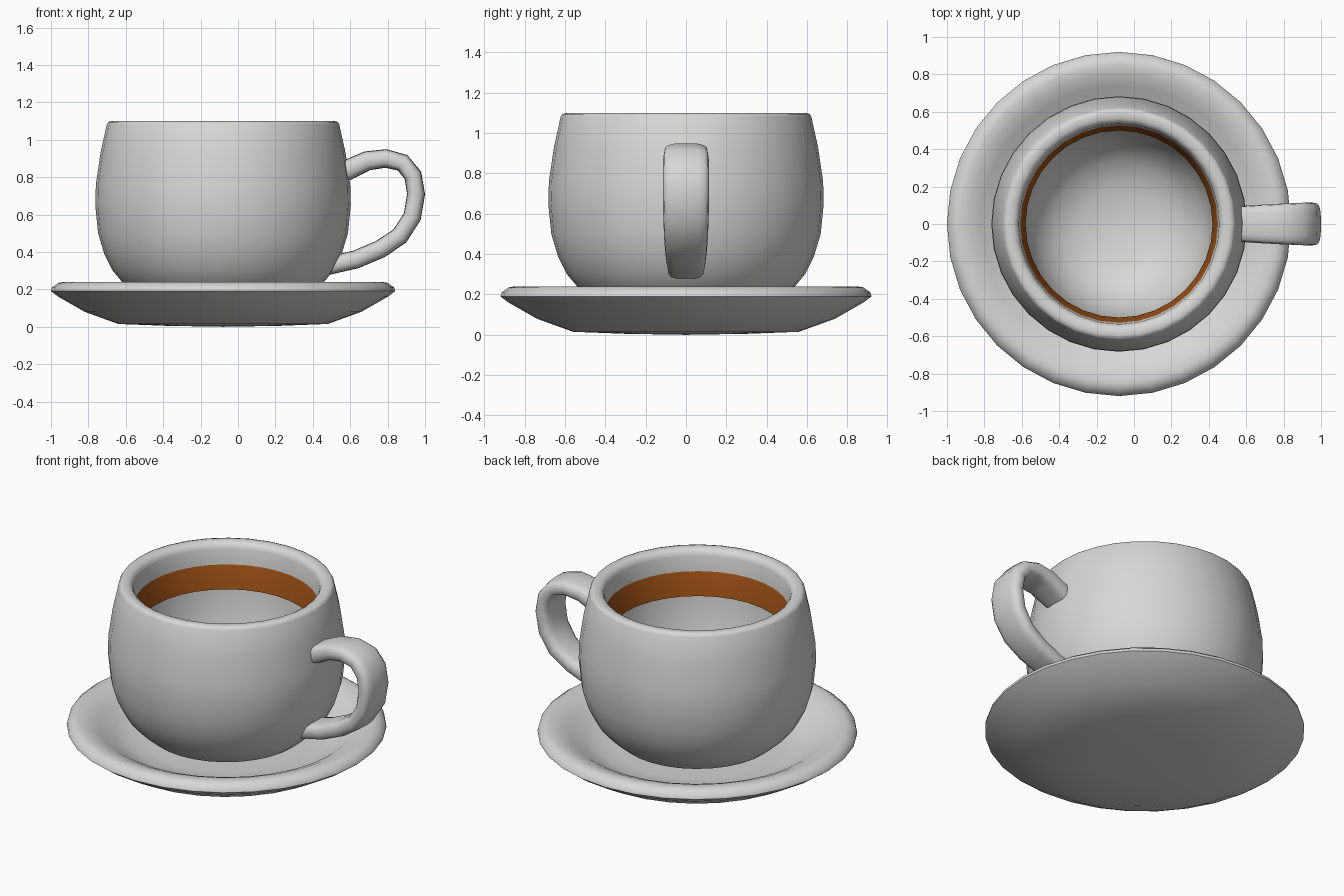
import bpy
import bmesh
import math
from mathutils import Vector

if "Cube" in bpy.data.objects:
    bpy.data.objects.remove(bpy.data.objects["Cube"], do_unlink=True)

CENTRE_X = -0.08
SIDES = 32


def make_material(name, rgb):
    mat = bpy.data.materials.new(name)
    mat.use_nodes = True
    colour = (*rgb, 1.0)
    mat.diffuse_color = colour
    mat.node_tree.nodes["Principled BSDF"].inputs["Base Color"].default_value = colour
    return mat


def finish(bm, name, mat, x=0.0):
    mesh = bpy.data.meshes.new(name)
    bm.to_mesh(mesh)
    bm.free()
    mesh.materials.append(mat)
    obj = bpy.data.objects.new(name, mesh)
    obj.location.x = x
    bpy.context.collection.objects.link(obj)
    bpy.ops.object.select_all(action="DESELECT")
    obj.select_set(True)
    bpy.context.view_layer.objects.active = obj
    bpy.ops.object.shade_smooth_by_angle(angle=math.radians(55))
    return obj


def lathe(name, profile, mat):
    """Turn a (radius, height) profile around the cup axis."""
    bm = bmesh.new()
    verts = [bm.verts.new((r, 0, z)) for r, z in profile]
    edges = [bm.edges.new(pair) for pair in zip(verts, verts[1:])]
    bmesh.ops.spin(bm, geom=verts + edges, cent=(0, 0, 0), axis=(0, 0, 1),
                   angle=math.tau, steps=SIDES, use_duplicate=False)
    bmesh.ops.remove_doubles(bm, verts=bm.verts, dist=0.0005)
    bmesh.ops.recalc_face_normals(bm, faces=bm.faces)
    return finish(bm, name, mat, CENTRE_X)


porcelain = make_material("pale grey porcelain", (0.68, 0.68, 0.67))
coffee = make_material("coffee brown", (0.35, 0.084, 0.008))

# Saucer: underside, rounded lip, then the dished top
lathe("saucer", [
    (0, 0), (0.3, 0.005), (0.56, 0.015), (0.74, 0.08), (0.88, 0.16),
    (0.92, 0.19), (0.915, 0.21), (0.88, 0.235), (0.85, 0.24), (0.8, 0.23),
    (0.74, 0.205), (0.65, 0.145), (0.56, 0.11), (0.45, 0.1), (0, 0.1),
], porcelain)

# Cup: outer bowl, rounded rim, then the inner bowl
lathe("cup", [
    (0, 0.12), (0.36, 0.125), (0.46, 0.17), (0.54, 0.24), (0.59, 0.3),
    (0.635, 0.39), (0.668, 0.5), (0.683, 0.65), (0.68, 0.76), (0.655, 0.93),
    (0.622, 1.08), (0.613, 1.095), (0.595, 1.1), (0.565, 1.098),
    (0.545, 1.085), (0.536, 1.06), (0.526, 0.95), (0.52, 0.82),
    (0.5, 0.62), (0.44, 0.45), (0.34, 0.34), (0.2, 0.28), (0, 0.26),
], porcelain)

# Coffee band around the inside wall
lathe("coffee_band", [(0.529, 0.97), (0.522, 0.95), (0.5, 0.82)], coffee)

# Handle: rounded flat section swept along a loop in the xz plane
path = [Vector((x, 0, z)) for x, z in [
    (0.5, 0.815), (0.59, 0.84), (0.69, 0.887), (0.79, 0.9), (0.88, 0.877),
    (0.935, 0.81), (0.952, 0.71), (0.932, 0.59), (0.865, 0.485),
    (0.76, 0.415), (0.63, 0.36), (0.48, 0.325)]]
SECTION = 16
bm = bmesh.new()
rings = []
for i, point in enumerate(path):
    t = i / (len(path) - 1)
    tangent = (path[min(i + 1, len(path) - 1)] - path[max(i - 1, 0)]).normalized()
    normal = Vector((-tangent.z, 0, tangent.x))
    half_width = 0.09 + 0.025 * math.sin(math.pi * t)
    half_depth = 0.048 + 0.012 * abs(1 - 2 * t) ** 2 * (1 - t)
    ring = []
    for k in range(SECTION):
        a = math.tau * k / SECTION
        c, s = math.cos(a), math.sin(a)
        y = math.copysign(abs(c) ** 0.6, c) * half_width
        d = math.copysign(abs(s) ** 0.6, s) * half_depth
        ring.append(bm.verts.new(point + normal * d + Vector((0, y, 0))))
    rings.append(ring)
for a, b in zip(rings, rings[1:]):
    for k in range(SECTION):
        n = (k + 1) % SECTION
        bm.faces.new((a[k], a[n], b[n], b[k]))
bm.faces.new(rings[0])
bm.faces.new(rings[-1])
bmesh.ops.recalc_face_normals(bm, faces=bm.faces)
finish(bm, "handle", porcelain)
